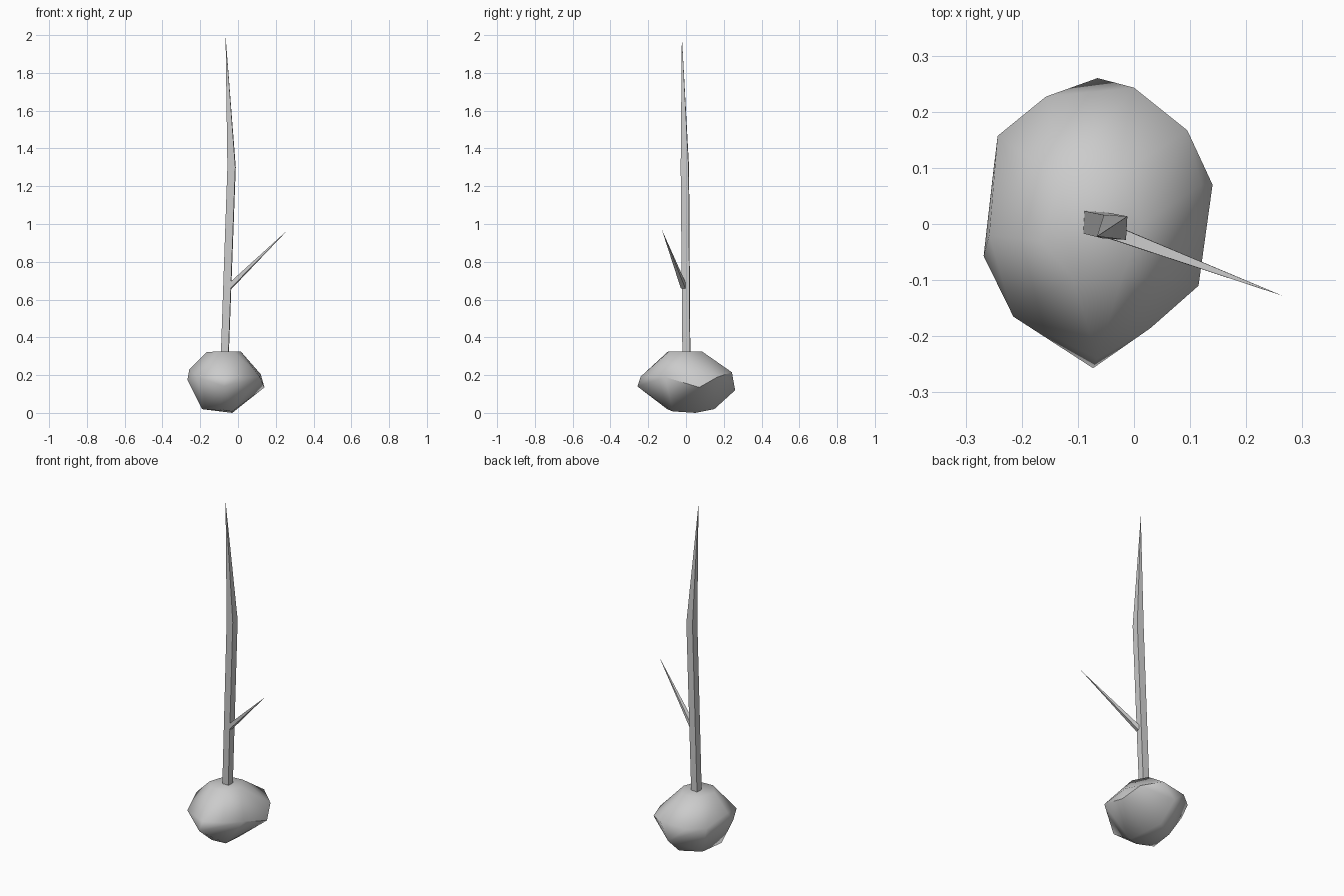
import bpy, bmesh, math
from mathutils import Vector

if "Cube" in bpy.data.objects:
    bpy.data.objects.remove(bpy.data.objects["Cube"])


def finish(name, bm, angle):
    bmesh.ops.recalc_face_normals(bm, faces=bm.faces)
    mesh = bpy.data.meshes.new(name)
    bm.to_mesh(mesh)
    bm.free()
    ob = bpy.data.objects.new(name, mesh)
    bpy.context.collection.objects.link(ob)
    bpy.ops.object.select_all(action='DESELECT')
    ob.select_set(True)
    bpy.context.view_layer.objects.active = ob
    bpy.ops.object.shade_smooth_by_angle(angle=math.radians(angle))
    return ob


def spike(name, rings, tip, side, up):
    """Four-sided tapering stem: rings of (centre, half width), closed to a point."""
    bm = bmesh.new()
    side, up = Vector(side).normalized(), Vector(up).normalized()
    loops = []
    for centre, h in rings:
        loops.append([bm.verts.new(Vector(centre) + h * (a * side + b * up))
                      for a, b in ((-1, -1), (1, -1), (1, 1), (-1, 1))])
    end = bm.verts.new(tip)
    bm.faces.new(loops[0])
    for lo, hi in zip(loops, loops[1:]):
        for i in range(4):
            j = (i + 1) % 4
            bm.faces.new((lo[i], lo[j], hi[j], hi[i]))
    for i in range(4):
        bm.faces.new((loops[-1][i], loops[-1][(i + 1) % 4], end))
    return finish(name, bm, 50)


# Faceted lump at the base, wrapped around its corner points
corners = [
    (-0.165, -0.03, 0.322), (-0.11, -0.095, 0.325), (-0.02, -0.09, 0.325),
    (0.015, 0.0, 0.325), (-0.03, 0.085, 0.325), (-0.13, 0.08, 0.322),
    (0.0, 0.243, 0.215), (0.095, 0.167, 0.19), (0.12, 0.07, 0.205),
    (0.115, -0.11, 0.19), (0.03, -0.185, 0.19), (-0.065, -0.24, 0.192),
    (-0.215, -0.165, 0.19), (-0.258, -0.02, 0.23), (-0.243, 0.157, 0.2),
    (-0.157, 0.227, 0.2), (-0.065, 0.26, 0.12), (0.14, 0.07, 0.135),
    (-0.073, -0.257, 0.14), (-0.268, -0.057, 0.175), (-0.25, 0.1, 0.15),
    (-0.19, -0.06, 0.02), (-0.1, -0.1, 0.02), (-0.03, -0.07, 0.008),
    (-0.03, 0.05, 0.0), (-0.06, 0.15, 0.02), (-0.17, 0.09, 0.02)]
bm = bmesh.new()
for c in corners:
    bm.verts.new(c)
bmesh.ops.convex_hull(bm, input=bm.verts)
finish("base_lump", bm, 55)

# Tall trunk with a slight bend
spike("trunk", [((-0.07, 0.002, 0.30), 0.02), ((-0.034, -0.006, 1.3), 0.021)],
      (-0.066, -0.022, 2.0), (1, -0.06, 0), (0.06, 1, 0))

# Thin side branch
axis = Vector((0.31, -0.116, 0.3)).normalized()
across = axis.cross(Vector((0, 0, 1)))
spike("side_branch", [((-0.045, -0.012, 0.668), 0.013)],
      (0.265, -0.128, 0.97), across, across.cross(axis))
